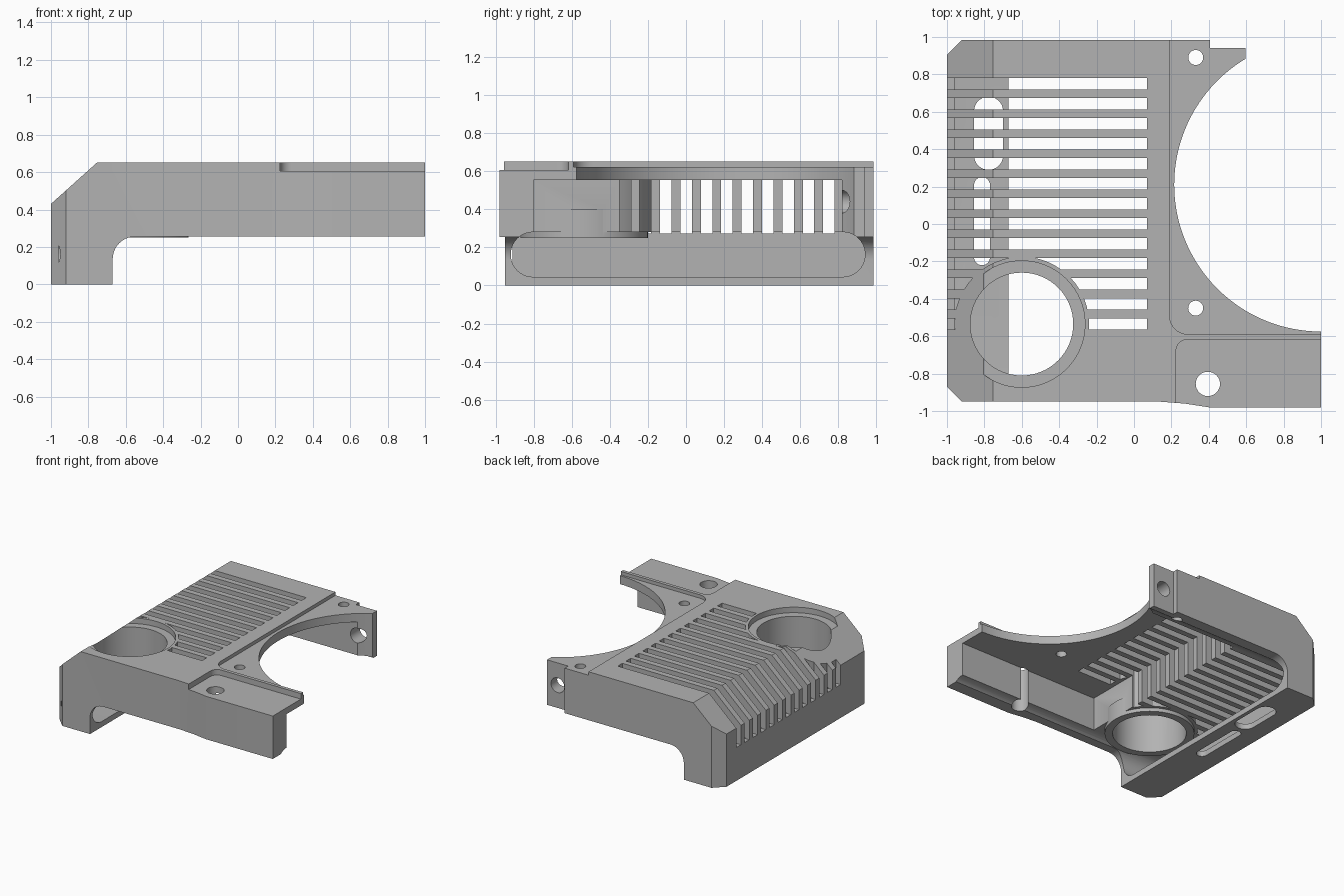
import bpy, bmesh, math
from mathutils import Vector

if "Cube" in bpy.data.objects:
    bpy.data.objects.remove(bpy.data.objects["Cube"])

grey = bpy.data.materials.new("plain_grey")
grey.diffuse_color = (0.45, 0.45, 0.45, 1)
grey.use_nodes = True
grey.node_tree.nodes["Principled BSDF"].inputs["Base Color"].default_value = grey.diffuse_color


def prism(name, pts, axis, lo, hi):
    """Extrude a 2D outline along an axis (x: pts are y,z / y: x,z / z: x,y)."""
    place = {'x': lambda p, t: (t, p[0], p[1]),
             'y': lambda p, t: (p[0], t, p[1]),
             'z': lambda p, t: (p[0], p[1], t)}[axis]
    bm = bmesh.new()
    a = [bm.verts.new(place(p, lo)) for p in pts]
    b = [bm.verts.new(place(p, hi)) for p in pts]
    n = len(pts)
    bm.faces.new(a)
    bm.faces.new(b)
    for i in range(n):
        bm.faces.new((a[i], a[(i + 1) % n], b[(i + 1) % n], b[i]))
    bmesh.ops.recalc_face_normals(bm, faces=bm.faces)
    me = bpy.data.meshes.new(name)
    bm.to_mesh(me)
    bm.free()
    ob = bpy.data.objects.new(name, me)
    bpy.context.collection.objects.link(ob)
    return ob


def arc(cx, cy, r, a0, a1, n=10):
    return [(cx + r * math.cos(math.radians(a0 + (a1 - a0) * i / n)),
             cy + r * math.sin(math.radians(a0 + (a1 - a0) * i / n))) for i in range(n + 1)]


def circle(cx, cy, r, n=48):
    return arc(cx, cy, r, 0, 360, n)[:-1]


def rect(x0, y0, x1, y1):
    return [(x0, y0), (x1, y0), (x1, y1), (x0, y1)]


def round_rect(x0, y0, x1, y1, r):
    r = min(r, (x1 - x0) / 2 - 0.001, (y1 - y0) / 2 - 0.001)
    return (arc(x1 - r, y1 - r, r, 0, 90) + arc(x0 + r, y1 - r, r, 90, 180)
            + arc(x0 + r, y0 + r, r, 180, 270) + arc(x1 - r, y0 + r, r, 270, 360))


def combine(ob, tool, op='DIFFERENCE'):
    m = ob.modifiers.new(op.lower(), 'BOOLEAN')
    m.operation, m.object, m.solver = op, tool, 'EXACT'
    dg = bpy.context.evaluated_depsgraph_get()
    me = bpy.data.meshes.new_from_object(ob.evaluated_get(dg))
    ob.modifiers.clear()
    ob.data = me
    bpy.data.objects.remove(tool)


# Main body: side profile with leg and chamfer, trimmed by the plan outline
side = ([(-1, 0), (-0.67, 0)] + arc(-0.55, 0.135, 0.12, 180, 90)
        + [(1, 0.255), (1, 0.65), (-0.755, 0.65), (-1, 0.43)])
body = prism("vented_cover", side, 'y', -1.1, 1.1)
plan = ([(-1, -0.87), (-0.92, -0.95), (0.14, -0.95), (0.27, -0.96), (0.4, -0.98), (1.2, -0.98)]
        + [(1.2, -0.575), (1, -0.575)] + arc(1, 0.21, 0.785, 269, 121, 60)
        + [(0.596, 0.94), (0.405, 0.94), (0.405, 0.985), (-0.92, 0.985), (-1, 0.905)])
combine(body, prism("plan", plan, 'z', -0.2, 1), 'INTERSECT')

# Hollow behind the leg and the pocket under the top plate
combine(body, prism("leg_hollow", round_rect(-0.92, 0.045, 0.94, 0.28, 0.117), 'x', -0.96, 1.2))
combine(body, prism("pocket", rect(-0.28, -0.8, 1.2, 0.82), 'z', 0.2, 0.553))

# Lowered steps on the top at the right
step_a = [(1.3, 1.2), (0.19, 1.2)] + arc(0.29, -0.49, 0.1, 180, 270) + [(1.3, -0.59)]
combine(body, prism("step_a", step_a, 'z', 0.622, 1))
step_b = [(1.3, -1.2), (1.3, -0.618)] + arc(0.285, -0.678, 0.06, 90, 180) + [(0.225, -1.2)]
combine(body, prism("step_b", step_b, 'z', 0.605, 1))

# Cooling slots, stopping short of the round port
PX, PY = -0.6, -0.535
for i in range(13):
    top = 0.78 - 0.107 * i
    slot = prism("slot", rect(-1.2, top - 0.06, 0.07, top), 'z', 0.272, 1)
    if top < -0.1:
        combine(slot, prism("keep", circle(PX, PY, 0.36), 'z', 0, 1.3))
    combine(body, slot)

# Round port with lower collar and shallow counterbore
combine(body, prism("collar", circle(PX, PY, 0.335, 64), 'z', 0.25, 0.4), 'UNION')
combine(body, prism("counterbore", circle(PX, PY, 0.338, 64), 'z', 0.605, 1))
combine(body, prism("port", circle(PX, PY, 0.275, 64), 'z', 0.15, 1))

# Screw holes and the side hole in the rear post
for x, y, r in ((0.33, 0.89, 0.04), (0.33, -0.45, 0.04), (0.395, -0.855, 0.065)):
    combine(body, prism("screw_hole", circle(x, y, r, 32), 'z', 0.1, 1))
combine(body, prism("post_hole", circle(0.5, 0.44, 0.06, 32), 'y', 0.7, 1.2))

# Openings in the floor of the leg
combine(body, prism("wide_opening", round_rect(-0.855, 0.29, -0.70, 0.68, 0.077), 'z', -0.1, 0.1))
combine(body, prism("narrow_opening", round_rect(-0.855, -0.22, -0.77, 0.25, 0.042), 'z', -0.1, 0.1))

body.data.materials.clear()
body.data.materials.append(grey)
for p in body.data.polygons:
    p.material_index = 0
bpy.context.view_layer.objects.active = body
body.select_set(True)
bpy.ops.object.shade_smooth_by_angle(angle=math.radians(25))
